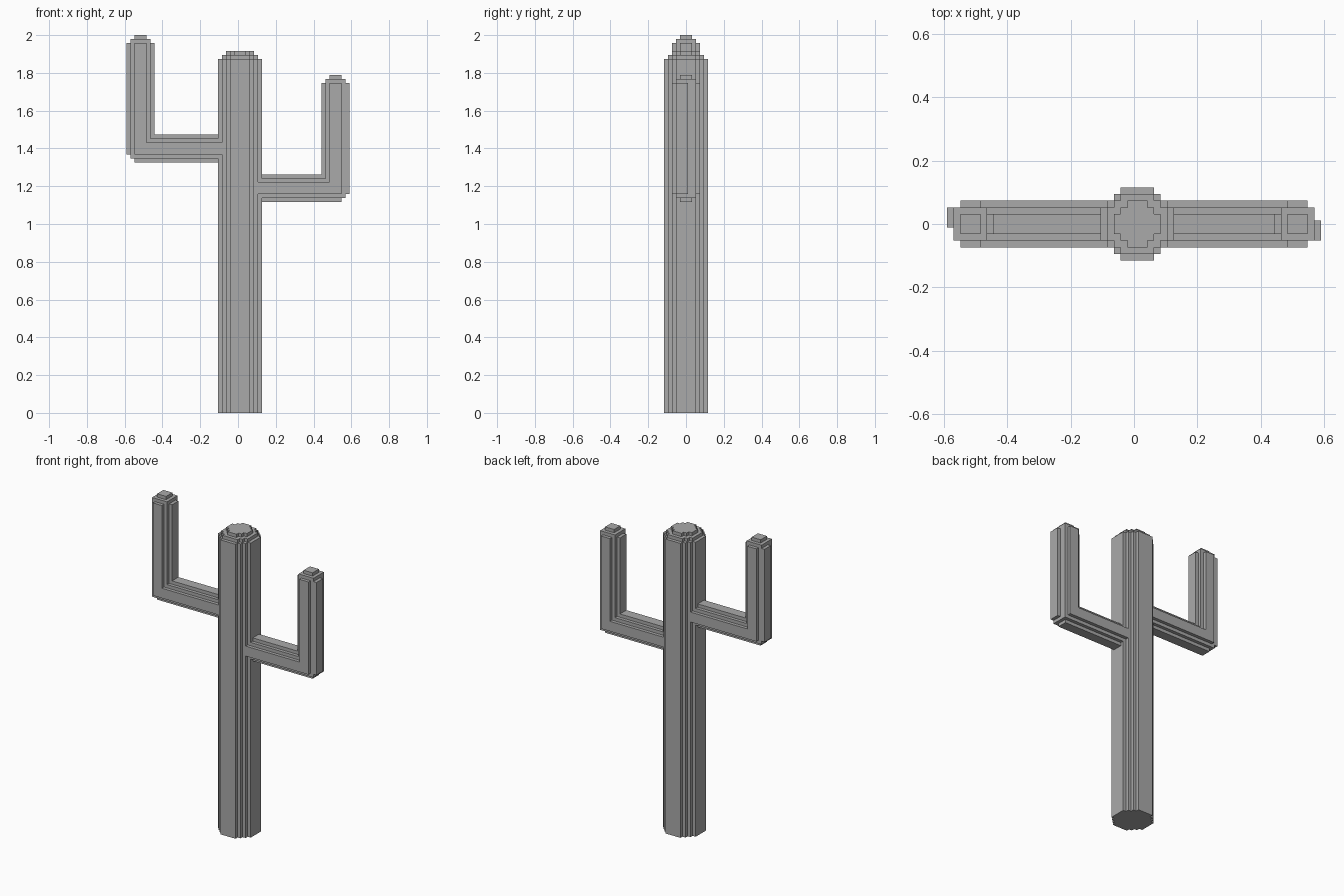
import bpy
import bmesh
from mathutils import Vector

if "Cube" in bpy.data.objects:
    bpy.data.objects.remove(bpy.data.objects["Cube"], do_unlink=True)

UNIT = 2 / 95          # edge length of one block
STEPS = [Vector(s) for s in ((1, 0, 0), (-1, 0, 0), (0, 1, 0),
                             (0, -1, 0), (0, 0, 1), (0, 0, -1))]

grey = bpy.data.materials.new("stone_grey")
grey.use_nodes = True
colour = (0.4, 0.4, 0.4, 1)
grey.diffuse_color = colour
grey.node_tree.nodes["Principled BSDF"].inputs["Base Color"].default_value = colour


def disc(radius, layers):
    """Blocks of an upright round column over a range of layers."""
    n = int(radius)
    return {(i, j, k) for i in range(-n, n + 1) for j in range(-n, n + 1)
            for k in layers if i * i + j * j <= radius * radius}


def capsule(start, end, radius=3.5):
    """Blocks within a radius of an axis-aligned segment."""
    n = int(radius)
    spans = [range(min(a, b) - n, max(a, b) + n + 1) for a, b in zip(start, end)]
    cells = set()
    for cell in ((i, j, k) for i in spans[0] for j in spans[1] for k in spans[2]):
        gap = [c - min(max(c, min(a, b)), max(a, b))
               for c, a, b in zip(cell, start, end)]
        if sum(g * g for g in gap) <= radius * radius:
            cells.add(cell)
    return cells


def arm(side, x, elbow, tip):
    """Bent arm; its outermost rib sits one block off centre."""
    corner = (x, 0, elbow)
    cells = capsule(corner, (0, 0, elbow)) | capsule(corner, (x, 0, tip))
    rim = x + 3 * side
    return {(i, j - side if i == rim else j, k) for i, j, k in cells}


def skin(name, cells, solid):
    """Mesh the exposed sides of the blocks and merge coplanar faces."""
    bm = bmesh.new()
    corners = {}
    for cell in cells:
        centre = Vector(cell)
        for n in STEPS:
            if tuple(int(c) for c in centre + n) in solid:
                continue
            u = Vector((n.y, n.z, n.x))
            w = n.cross(u)
            face = []
            for a, b in ((1, 1), (-1, 1), (-1, -1), (1, -1)):
                p = centre + (n + a * u + b * w) / 2
                key = tuple(round(2 * c) for c in p)
                if key not in corners:
                    corners[key] = bm.verts.new(
                        ((p.x + 0.5) * UNIT, p.y * UNIT, (p.z + 0.5) * UNIT))
                face.append(corners[key])
            bm.faces.new(face)
    bmesh.ops.dissolve_limit(bm, angle_limit=0.01, verts=bm.verts[:], edges=bm.edges[:])
    mesh = bpy.data.meshes.new(name)
    bm.to_mesh(mesh)
    bm.free()
    mesh.materials.append(grey)
    bpy.context.collection.objects.link(bpy.data.objects.new(name, mesh))


# Trunk with a two-step crown
trunk = disc(5.5, range(89)) | disc(4.5, [89]) | disc(3.5, [90])

# Arms, cut off where they meet the trunk
right_arm = arm(-1, -25, 66, 91) - trunk
left_arm = arm(1, 24, 56, 81) - trunk

everything = trunk | right_arm | left_arm
skin("trunk", trunk, everything)
skin("right_arm", right_arm, everything)
skin("left_arm", left_arm, everything)
